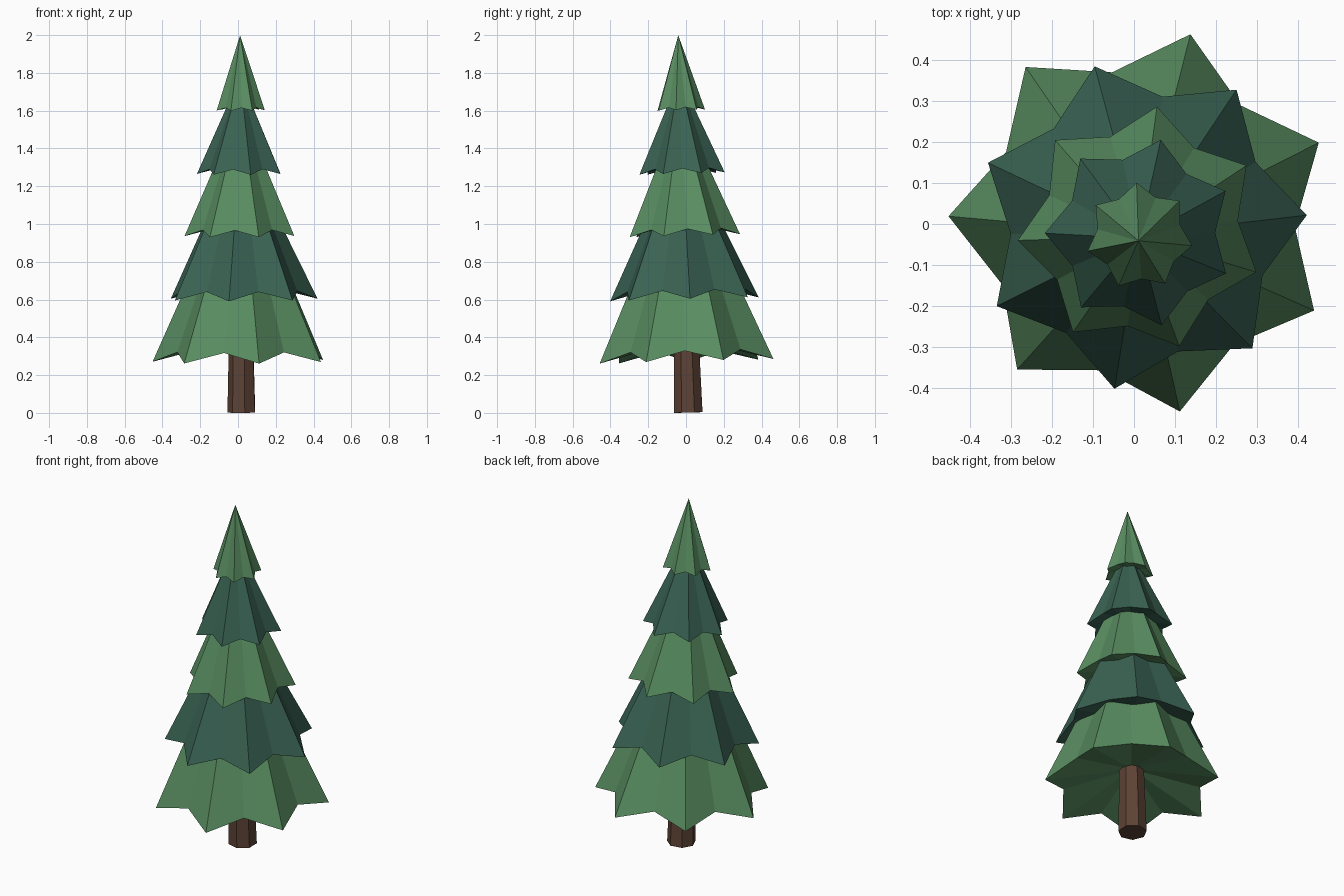
import bpy, bmesh
from math import cos, sin, pi, radians

if "Cube" in bpy.data.objects:
    bpy.data.objects.remove(bpy.data.objects["Cube"])

SIDES = 7


def material(name, rgb):
    m = bpy.data.materials.new(name)
    m.diffuse_color = (*rgb, 1)
    m.use_nodes = True
    m.node_tree.nodes["Principled BSDF"].inputs["Base Color"].default_value = m.diffuse_color
    return m


light = material("light_green", (0.10, 0.27, 0.12))
dark = material("dark_green", (0.042, 0.125, 0.088))
bark = material("bark", (0.11, 0.055, 0.036))


def finish(bm, name, mat):
    bmesh.ops.recalc_face_normals(bm, faces=bm.faces)
    mesh = bpy.data.meshes.new(name)
    bm.to_mesh(mesh)
    bm.free()
    mesh.materials.append(mat)
    obj = bpy.data.objects.new(name, mesh)
    bpy.context.collection.objects.link(obj)
    # the whole tree leans slightly forward
    obj.location = (0.021, 0.013, 0.002)
    obj.rotation_euler = (0.027, -0.005, 0)
    return obj


def branch_tier(name, radius, z_tip, z_apex, phase, mat):
    """Star-rimmed cone: tips droop, valleys sit higher, underside is hollowed."""
    bm = bmesh.new()
    rim = []
    for i in range(2 * SIDES):
        valley = i % 2
        r = radius * (0.79 if valley else 1)
        z = z_tip + (0.115 * radius if valley else 0)
        a = radians(phase) + i * pi / SIDES
        rim.append(bm.verts.new((r * cos(a), r * sin(a), z)))
    apex = bm.verts.new((0, 0, z_apex))
    under = bm.verts.new((0, 0, z_tip + 0.26 * radius))
    for a, b in zip(rim, rim[1:] + rim[:1]):
        bm.faces.new((a, b, apex))
        bm.faces.new((b, a, under))
    return finish(bm, name, mat)


# trunk
bm = bmesh.new()
rings = []
for r, z in ((0.077, 0), (0.062, 0.6)):
    rings.append([bm.verts.new((r * cos(0.42 + i * 2 * pi / SIDES),
                                r * sin(0.42 + i * 2 * pi / SIDES), z))
                  for i in range(SIDES)])
low, high = rings
for i in range(SIDES):
    j = (i + 1) % SIDES
    bm.faces.new((low[i], low[j], high[j], high[i]))
bm.faces.new(low)
bm.faces.new(high)
finish(bm, "trunk", bark)

# branch tiers, bottom to top: radius, tip height, apex height, rotation
tiers = [
    (0.472, 0.271, 1.32, 24.1),
    (0.404, 0.600, 1.43, 3.5),
    (0.301, 0.936, 1.62, 31.0),
    (0.232, 1.265, 1.78, 26.0),
    (0.131, 1.601, 1.998, 41.5),
]
for n, tier in enumerate(tiers):
    branch_tier(f"branch_tier_{n + 1}", *tier, dark if n % 2 else light)
